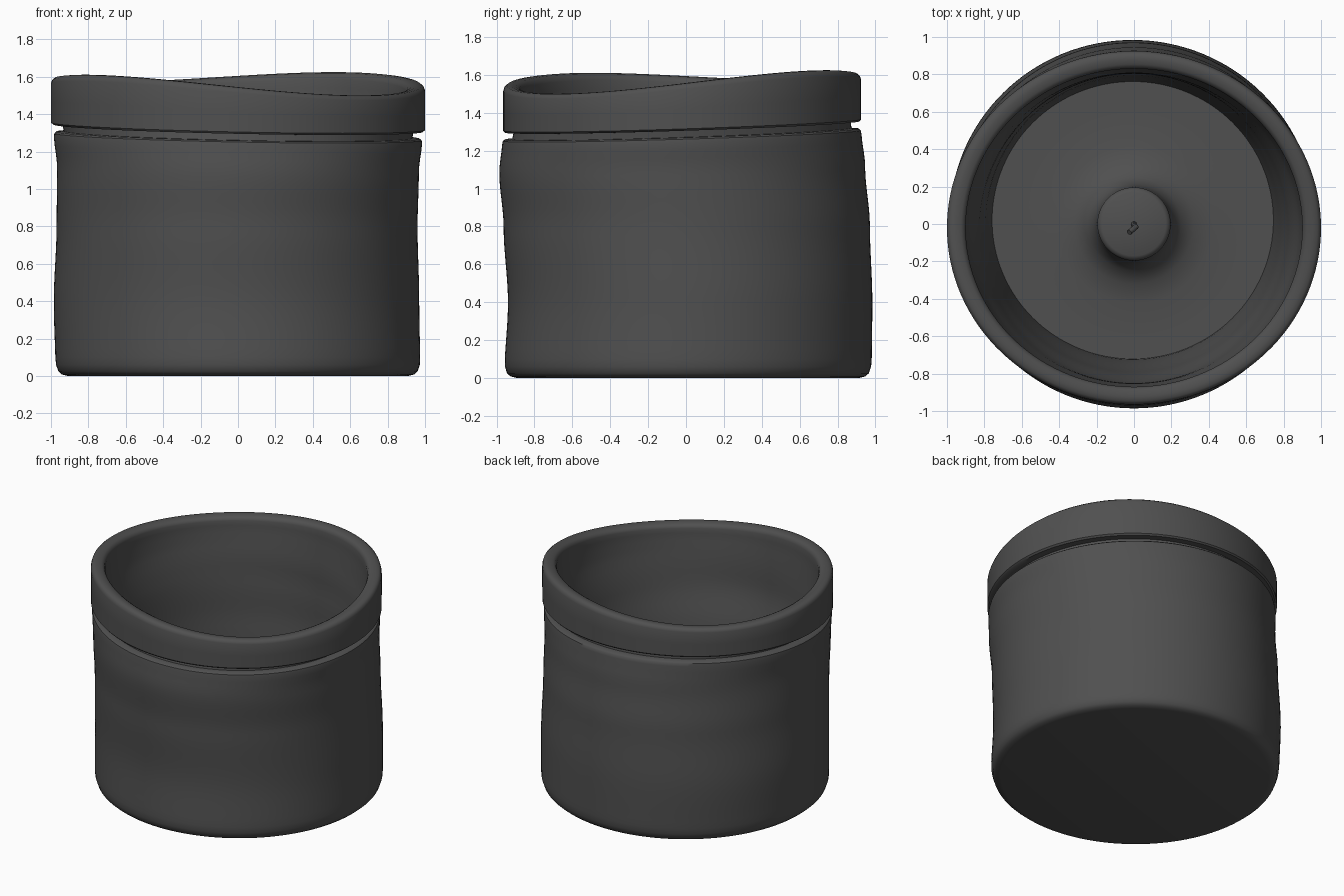
import bpy, bmesh, math

cube = bpy.data.objects.get("Cube")
if cube:
    bpy.data.objects.remove(cube, do_unlink=True)

SIDES = 128


def make_material(name, value):
    mat = bpy.data.materials.new(name)
    mat.use_nodes = True
    colour = (value, value, value, 1)
    mat.diffuse_color = colour
    node = next(n for n in mat.node_tree.nodes if n.type == 'BSDF_PRINCIPLED')
    node.inputs["Base Color"].default_value = colour
    return mat


charcoal = make_material("charcoal", 0.08)

# Uneven oval cross-sections: height, centre x, centre y, radius x, radius y
SECTIONS = [
    (0.0, 0, 0.01, 0.975, 0.97),
    (0.4, -0.008, 0.022, 0.977, 0.962),
    (0.8, -0.005, 0.004, 0.965, 0.967),
    (1.1, 0, -0.02, 0.967, 0.966),
    (1.28, 0, -0.022, 0.985, 0.948),
    (1.34, 0, -0.02, 1.0, 0.945),
    (1.7, 0, -0.02, 1.0, 0.945),
]


def section(z):
    for low, high in zip(SECTIONS, SECTIONS[1:]):
        if z <= high[0]:
            t = max(0, (z - low[0]) / (high[0] - low[0]))
            t = t * t * (3 - 2 * t)
            return [a + (b - a) * t for a, b in zip(low[1:], high[1:])]
    return SECTIONS[-1][1:]


def warped(r, z, angle):
    """Place a profile point on the lopsided pot with its wavy rim."""
    cx, cy, rx, ry = section(z)
    lift = min(1, z / 1.3) ** 4
    twist = 0.039 * min(1, max(0, (z - 1.33) / 0.24))
    wave = (-0.02 * math.cos(angle) + 0.03 * math.sin(angle)
            + twist * math.sin(2 * angle))
    return (cx + r * rx * math.cos(angle), cy + r * ry * math.sin(angle),
            z + lift * wave)


def straight(r, z, angle):
    return (r * math.cos(angle), r * math.sin(angle), z)


def lathe(name, profile, place, cap_start=False, cap_end=False):
    """Sweep a radius and height profile round the z axis."""
    bm = bmesh.new()
    rings = [[bm.verts.new(place(r, z, 2 * math.pi * i / SIDES))
              for i in range(SIDES)] for r, z in profile]
    for a, b in zip(rings, rings[1:]):
        for i in range(SIDES):
            j = (i + 1) % SIDES
            bm.faces.new((a[i], a[j], b[j], b[i]))
    if cap_start:
        bm.faces.new(rings[0][::-1])
    if cap_end:
        bm.faces.new(rings[-1])
    mesh = bpy.data.meshes.new(name)
    bm.to_mesh(mesh)
    bm.free()
    finish(name, mesh)


def finish(name, mesh):
    obj = bpy.data.objects.new(name, mesh)
    bpy.context.collection.objects.link(obj)
    mesh.materials.append(charcoal)
    bpy.ops.object.select_all(action='DESELECT')
    obj.select_set(True)
    bpy.context.view_layer.objects.active = obj
    bpy.ops.object.shade_smooth_by_angle(angle=math.radians(40))


# Outer wall with a rounded foot, a soft shoulder and the neck of the groove
wall = [(0.93, 0.0), (0.965, 0.008), (0.985, 0.025), (0.997, 0.06)]
wall += [(1.0, 0.1 + 1.12 * i / 24) for i in range(25)]
wall += [(1.0, 1.26), (0.997, 1.279), (0.985, 1.288), (0.945, 1.29), (0.94, 1.335)]
lathe("outer_wall", wall, warped, cap_start=True)

# Raised rim band, rolling over the lip to the tapering inner wall and floor
FLOOR = 0.3
band = [(0.94, 1.325), (0.99, 1.325), (1.0, 1.335), (1.0, 1.44), (1.0, 1.545),
        (0.994, 1.562), (0.98, 1.573), (0.955, 1.575), (0.925, 1.57),
        (0.908, 1.56), (0.9, 1.54)]
band += [(0.9 - 0.13 * i / 20, 1.5 - (1.5 - FLOOR) * i / 20) for i in range(21)]
lathe("rim_and_inner_wall", band, warped)

# Floor sweeping up into the central post
floor = [(0.77, FLOOR), (0.6, FLOOR), (0.42, FLOOR + 0.005), (0.32, FLOOR + 0.025),
         (0.25, FLOOR + 0.07), (0.215, FLOOR + 0.13), (0.2, FLOOR + 0.2),
         (0.196, 0.82), (0.188, 0.84), (0.17, 0.85), (0.02, 0.855)]
lathe("floor_and_post", floor, lambda r, z, a:
      warped(r, z, a) if r > 0.7 else straight(r, z, a), cap_end=True)

# Small bent wick on the post
curve = bpy.data.curves.new("wick_path", 'CURVE')
curve.dimensions = '3D'
curve.bevel_depth = 0.015
curve.bevel_resolution = 3
curve.use_fill_caps = True
spline = curve.splines.new('POLY')
points = [(0, 0, 0.84), (0, -0.01, 0.95), (0.01, -0.015, 1.03), (-0.025, -0.045, 1.07)]
spline.points.add(len(points) - 1)
for point, co in zip(spline.points, points):
    point.co = (*co, 1)
path = bpy.data.objects.new("wick_path", curve)
mesh = bpy.data.meshes.new_from_object(path)
bpy.data.objects.remove(path)
finish("wick", mesh)
